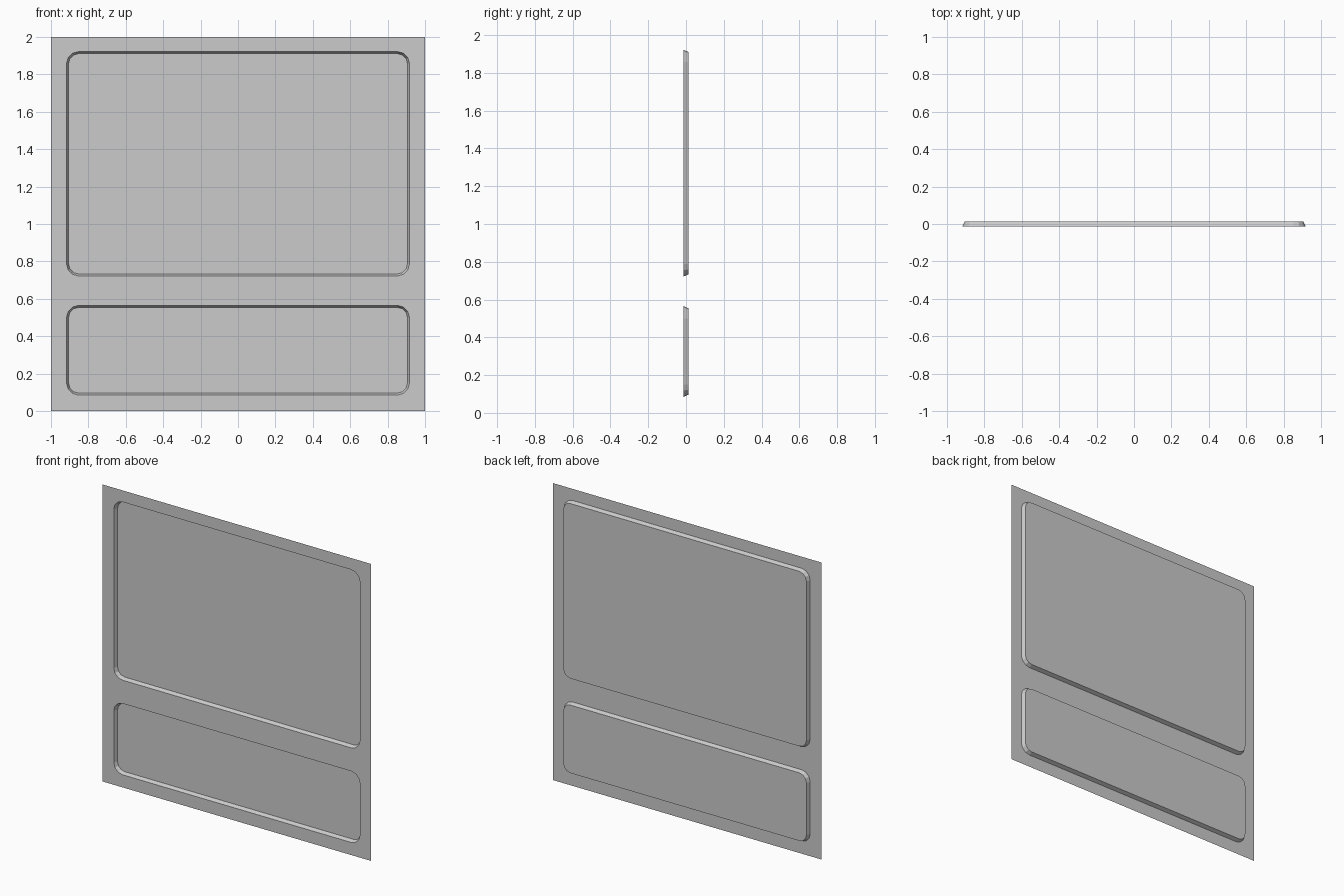
import bpy, bmesh
from math import sin, cos, pi

cube = bpy.data.objects.get("Cube")
if cube:
    bpy.data.objects.remove(cube, do_unlink=True)

FRONT, BACK = -0.0125, 0.0125   # sheet plane and pressed-in plane
HALF_W, RADIUS, TAPER, STEPS = 0.917, 0.065, 0.011, 3
PANELS = {"upper_panel": (0.722, 1.922), "lower_panel": (0.085, 0.565)}

grey = bpy.data.materials.new("plain_grey")
grey.use_nodes = True
colour = (0.6, 0.6, 0.6, 1)
grey.diffuse_color = colour
grey.node_tree.nodes["Principled BSDF"].inputs["Base Color"].default_value = colour


def rounded_outline(low, high, inset, y):
    """Rounded rectangle, anticlockwise from the front."""
    w, low, high, r = HALF_W - inset, low + inset, high - inset, RADIUS - inset
    corners = [(w, high), (-w, high), (-w, low), (w, low)]
    points = []
    for i, (x, z) in enumerate(corners):
        cx = x - r if x > 0 else x + r
        cz = z - r if z == high else z + r
        for k in range(STEPS + 1):
            a = (i + k / STEPS) * pi / 2
            points.append((cx + r * cos(a), y, cz + r * sin(a)))
    return points


def add_object(name, bm):
    mesh = bpy.data.meshes.new(name)
    bm.to_mesh(mesh)
    bm.free()
    mesh.materials.append(grey)
    bpy.context.collection.objects.link(bpy.data.objects.new(name, mesh))


def add_loop(bm, points):
    verts = [bm.verts.new(p) for p in points]
    return verts, list(zip(verts, verts[1:] + verts[:1]))


# Flat border sheet with a rounded opening for each panel
bm = bmesh.new()
outlines = [[(-1, FRONT, 0), (1, FRONT, 0), (1, FRONT, 2), (-1, FRONT, 2)]]
outlines += [rounded_outline(lo, hi, 0, FRONT) for lo, hi in PANELS.values()]
for outline in outlines:
    for pair in add_loop(bm, outline)[1]:
        bm.edges.new(pair)
bmesh.ops.triangle_fill(bm, edges=bm.edges[:], use_beauty=True, normal=(0, -1, 0))
for face in bm.faces:
    face.normal_update()
    if face.normal.y > 0:
        face.normal_flip()
add_object("border_sheet", bm)

# Pressed-in panels: sloping rim and flat floor
for name, (lo, hi) in PANELS.items():
    bm = bmesh.new()
    rim = add_loop(bm, rounded_outline(lo, hi, 0, FRONT))[1]
    floor, base = add_loop(bm, rounded_outline(lo, hi, TAPER, BACK))
    bm.faces.new(floor)
    for (a, b), (c, d) in zip(rim, base):
        bm.faces.new((a, b, d, c))
    add_object(name, bm)
